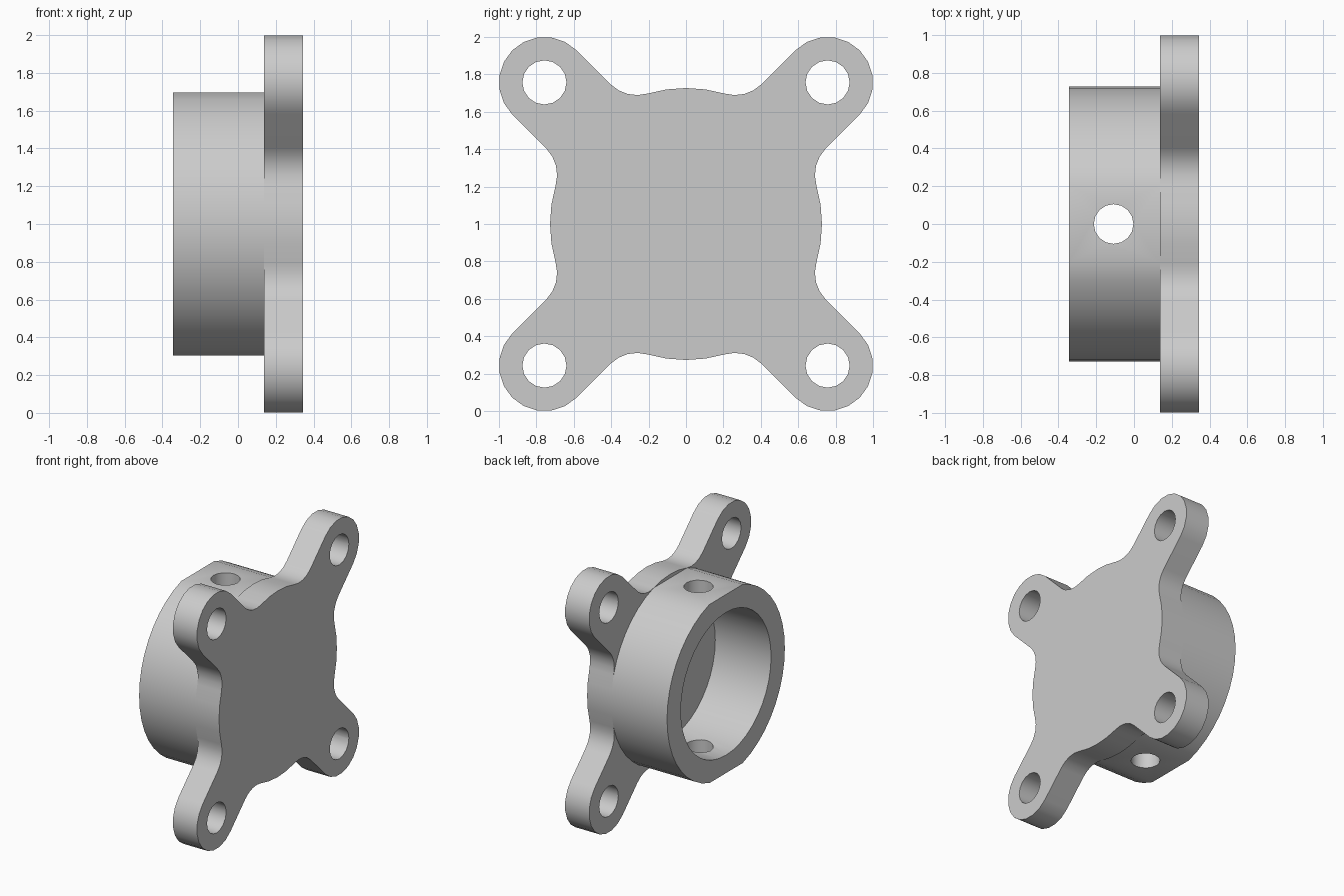
import bpy
from math import sin, cos, asin, acos, pi, radians, hypot, degrees
from mathutils import Matrix

if "Cube" in bpy.data.objects:
    bpy.data.objects.remove(bpy.data.objects["Cube"])

HUB_R, BORE_R, EAR_R, FILLET_R = 0.727, 0.557, 0.243, 0.2
BOLT_R, PORT_R = 0.118, 0.105
EAR = 1 - EAR_R                      # ear centre offset on both axes
RIM_X, SEAT_X, FACE_X = -0.345, 0.137, 0.345

grey = bpy.data.materials.new("light grey")
grey.use_nodes = True
grey.diffuse_color = (0.6, 0.6, 0.6, 1)
grey.node_tree.nodes["Principled BSDF"].inputs["Base Color"].default_value = (0.6, 0.6, 0.6, 1)


def arc(cy, cz, r, a0, a1, n):
    """Points on an arc in the y-z plane, angles measured from +y."""
    return [(cy + r * cos(a0 + (a1 - a0) * i / n), cz + r * sin(a0 + (a1 - a0) * i / n))
            for i in range(n + 1)]


def prism(name, outline, x0, x1):
    """Extrude a y-z outline along x, centred at height 1."""
    pts = [p for i, p in enumerate(outline)
           if hypot(p[0] - outline[i - 1][0], p[1] - outline[i - 1][1]) > 1e-4]
    n = len(pts)
    verts = [(x, y, z + 1) for x in (x0, x1) for y, z in pts]
    faces = [tuple(reversed(range(n))), tuple(range(n, 2 * n))]
    faces += [(i, (i + 1) % n, n + (i + 1) % n, n + i) for i in range(n)]
    mesh = bpy.data.meshes.new(name)
    mesh.from_pydata(verts, [], faces)
    mesh.materials.append(grey)
    obj = bpy.data.objects.new(name, mesh)
    bpy.context.collection.objects.link(obj)
    return obj


def activate(obj):
    bpy.ops.object.select_all(action='DESELECT')
    obj.select_set(True)
    bpy.context.view_layer.objects.active = obj


def cut(obj, cutter):
    """Subtract a cutter and discard it."""
    cutter.hide_render = True
    mod = obj.modifiers.new("hole", 'BOOLEAN')
    mod.operation, mod.solver, mod.object = 'DIFFERENCE', 'EXACT', cutter
    activate(obj)
    bpy.ops.object.modifier_apply(modifier=mod.name)
    bpy.data.objects.remove(cutter)


def circle(y, z, r, n):
    return arc(y, z, r, 0, 2 * pi, n)[:-1]


# Fillet blending the round hub into the diagonal arms
reach = HUB_R + FILLET_R
swing = asin((EAR_R + FILLET_R) / reach)
side = pi / 4 - swing                # half angle of each exposed hub arc
lo, hi = pi / 4 - swing, pi / 4 + swing

# Mounting plate: one quadrant repeated four times
quadrant = arc(0, 0, HUB_R, 0, side, 2)
quadrant += arc(reach * cos(lo), reach * sin(lo), FILLET_R, lo + pi, 3 * pi / 4, 4)
quadrant += arc(EAR, EAR, EAR_R, -pi / 4, 3 * pi / 4, 10)
quadrant += arc(reach * cos(hi), reach * sin(hi), FILLET_R, -pi / 4, hi - pi, 4)
quadrant += arc(0, 0, HUB_R, hi, pi / 2, 2)
outline = []
for k in range(4):
    c, s = cos(k * pi / 2), sin(k * pi / 2)
    outline += [(y * c - z * s, y * s + z * c) for y, z in quadrant]
plate = prism("mounting_plate", outline, SEAT_X, FACE_X)
for sy in (-1, 1):
    for sz in (-1, 1):
        cut(plate, prism("bolt_cutter", circle(sy * EAR, sz * EAR, BOLT_R, 16),
                         SEAT_X - 0.1, FACE_X + 0.1))

# Collar: cylinder with a flat on top and bottom, bored out to the plate
right_side = arc(0, 0, HUB_R, -hi, hi, 18)
collar = prism("collar", right_side + [(-y, -z) for y, z in right_side], RIM_X, SEAT_X)
cut(collar, prism("bore_cutter", circle(0, 0, BORE_R, 40), RIM_X - 0.1, SEAT_X + 0.1))

# Cross hole through both flats
port = prism("port_cutter", circle(0, -1, PORT_R, 16), -1, 1)
port.data.transform(Matrix.Translation((-0.108, 0, 1)) @ Matrix.Rotation(pi / 2, 4, 'Y'))
cut(collar, port)

for obj in (plate, collar):
    activate(obj)
    bpy.ops.object.shade_smooth_by_angle(angle=radians(30))
